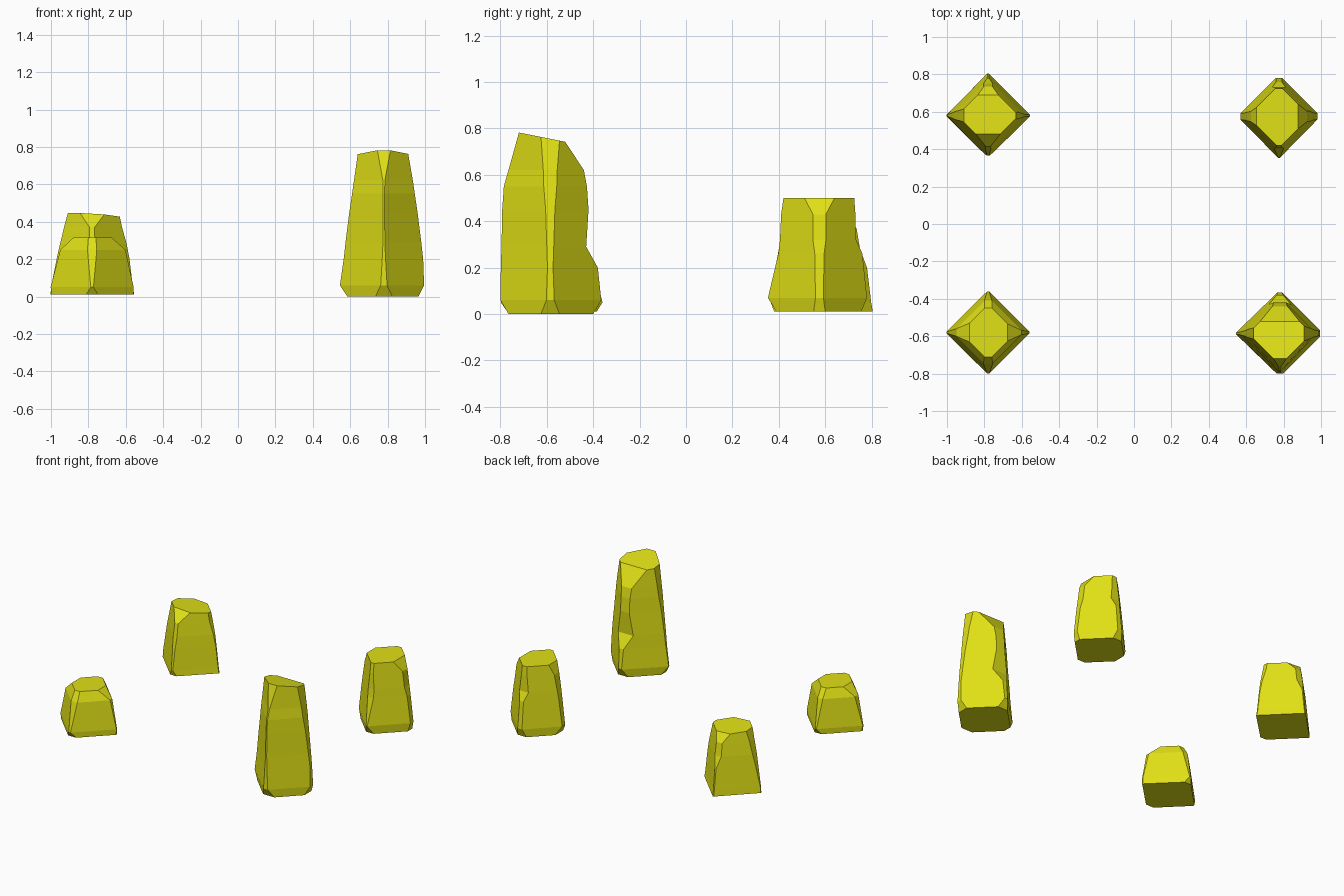
import bpy, bmesh

yellow = bpy.data.materials.new("mustard yellow")
yellow.diffuse_color = (0.75, 0.75, 0.008, 1)


def stone(name, cx, cy, rings, tilt=(0, 0)):
    """Loft diamond rings whose four corners are cut off.
    ring = (z, half diagonal, right, back, left, front cut distance)"""
    bm = bmesh.new()
    loops = []
    for i, (z, h, *cuts) in enumerate(rings):
        loop = []
        for (dx, dy), cut in zip(((1, 0), (0, 1), (-1, 0), (0, -1)), cuts):
            w = max(h - cut, 0.004)               # half width of the cut corner
            for s in (-w, w):
                x, y = dx * cut - dy * s, dy * cut + dx * s
                lean = tilt[0] * x + tilt[1] * y if i == len(rings) - 1 else 0
                loop.append(bm.verts.new((cx + x, cy + y, z + lean)))
        loops.append(loop)
    for a, b in zip(loops, loops[1:]):
        for k in range(8):
            j = (k + 1) % 8
            bm.faces.new((a[k], a[j], b[j], b[k]))
    bm.faces.new(loops[0][::-1])
    bm.faces.new(loops[-1])
    bmesh.ops.recalc_face_normals(bm, faces=bm.faces)
    mesh = bpy.data.meshes.new(name)
    bm.to_mesh(mesh)
    bm.free()
    mesh.materials.append(yellow)
    ob = bpy.data.objects.new(name, mesh)
    bpy.context.collection.objects.link(ob)


# Tall stone, front right, with a notch at the back
stone("tall_stone", 0.78, -0.585, [
    (0.00, .225, .185, .185, .195, .180),
    (0.06, .232, .215, .220, .235, .215),
    (0.20, .222, .210, .205, .215, .213),
    (0.29, .215, .200, .155, .205, .210),
    (0.45, .200, .180, .165, .185, .207),
    (0.55, .193, .165, .158, .170, .200),
    (0.62, .185, .155, .145, .160, .180),
    (0.755, .170, .130, .065, .140, .135)], tilt=(0, -0.2))

# Lowest stone, front left
stone("low_stone", -0.78, -0.58, [
    (0.01, .222, .220, .195, .215, .190),
    (0.05, .225, .222, .220, .222, .218),
    (0.25, .190, .178, .170, .170, .165),
    (0.315, .150, .105, .130, .100, .130)])

# Short stone, back left
stone("short_stone", -0.78, 0.58, [
    (0.01, .225, .225, .225, .222, .200),
    (0.05, .221, .218, .218, .220, .215),
    (0.20, .205, .200, .200, .190, .195),
    (0.28, .195, .185, .170, .172, .180),
    (0.37, .178, .160, .155, .150, .165),
    (0.435, .165, .148, .110, .130, .100)], tilt=(-0.06, -0.08))

# Middle stone, back right, with a step at the back
stone("middle_stone", 0.775, 0.575, [
    (0.01, .215, .190, .180, .170, .185),
    (0.07, .222, .205, .205, .205, .222),
    (0.26, .200, .180, .185, .180, .177),
    (0.32, .193, .165, .158, .170, .170),
    (0.43, .178, .150, .155, .150, .165),
    (0.50, .168, .103, .150, .120, .155)])
